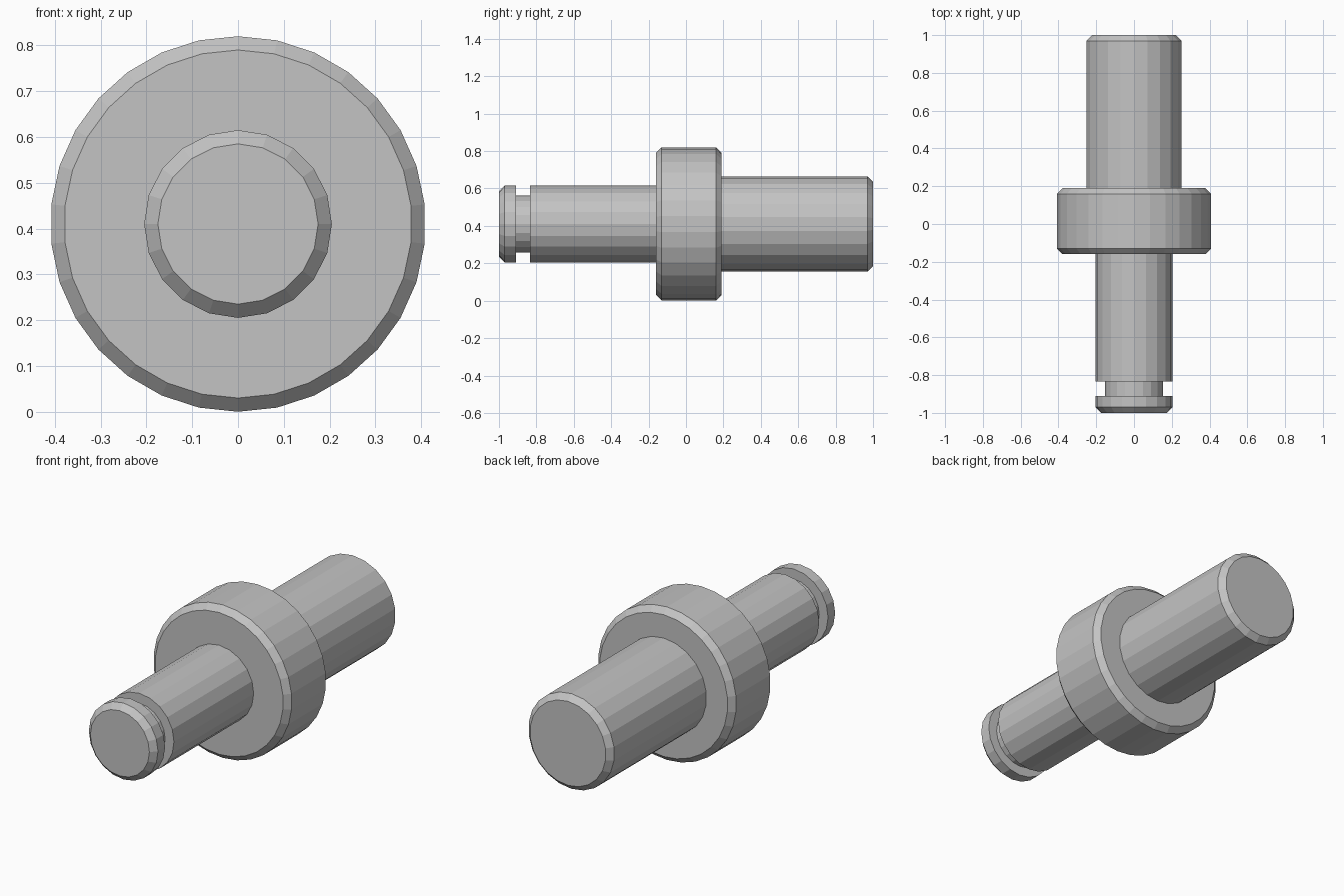
import bpy, bmesh, math

AXIS_Z = 0.41

cube = bpy.data.objects.get("Cube")
if cube:
    bpy.data.objects.remove(cube, do_unlink=True)

steel = bpy.data.materials.new("grey_steel")
steel.use_nodes = True
GREY = (0.55, 0.55, 0.55, 1)
steel.diffuse_color = GREY
steel.node_tree.nodes["Principled BSDF"].inputs["Base Color"].default_value = GREY


def turned_part(name, profile, sides):
    """Turn a (y, radius) profile around the long axis, with capped ends."""
    bm = bmesh.new()
    rings = []
    for y, r in profile:
        angles = [2 * math.pi * i / sides for i in range(sides)]
        rings.append([bm.verts.new((r * math.sin(a), y, AXIS_Z + r * math.cos(a)))
                      for a in angles])
    for a, b in zip(rings, rings[1:]):
        for i in range(sides):
            j = (i + 1) % sides
            bm.faces.new((a[i], a[j], b[j], b[i]))
    bm.faces.new(rings[0])
    bm.faces.new(rings[-1])
    bmesh.ops.recalc_face_normals(bm, faces=bm.faces[:])
    mesh = bpy.data.meshes.new(name)
    bm.to_mesh(mesh)
    bm.free()
    mesh.materials.append(steel)
    obj = bpy.data.objects.new(name, mesh)
    bpy.context.scene.collection.objects.link(obj)
    return obj


# Front journal with a chamfered tip and a retaining ring groove
turned_part("front_shaft", [(-1, 0.175), (-0.97, 0.205), (-0.91, 0.205), (-0.91, 0.153),
                            (-0.835, 0.153), (-0.835, 0.205), (-0.15, 0.205)], 20)

# Wide collar, chamfered on both rims
turned_part("collar", [(-0.16, 0.38), (-0.13, 0.41), (0.16, 0.41), (0.19, 0.38)], 30)

# Thicker rear shaft with a chamfered end
turned_part("rear_shaft", [(0.18, 0.255), (0.97, 0.255), (1, 0.225)], 22)
